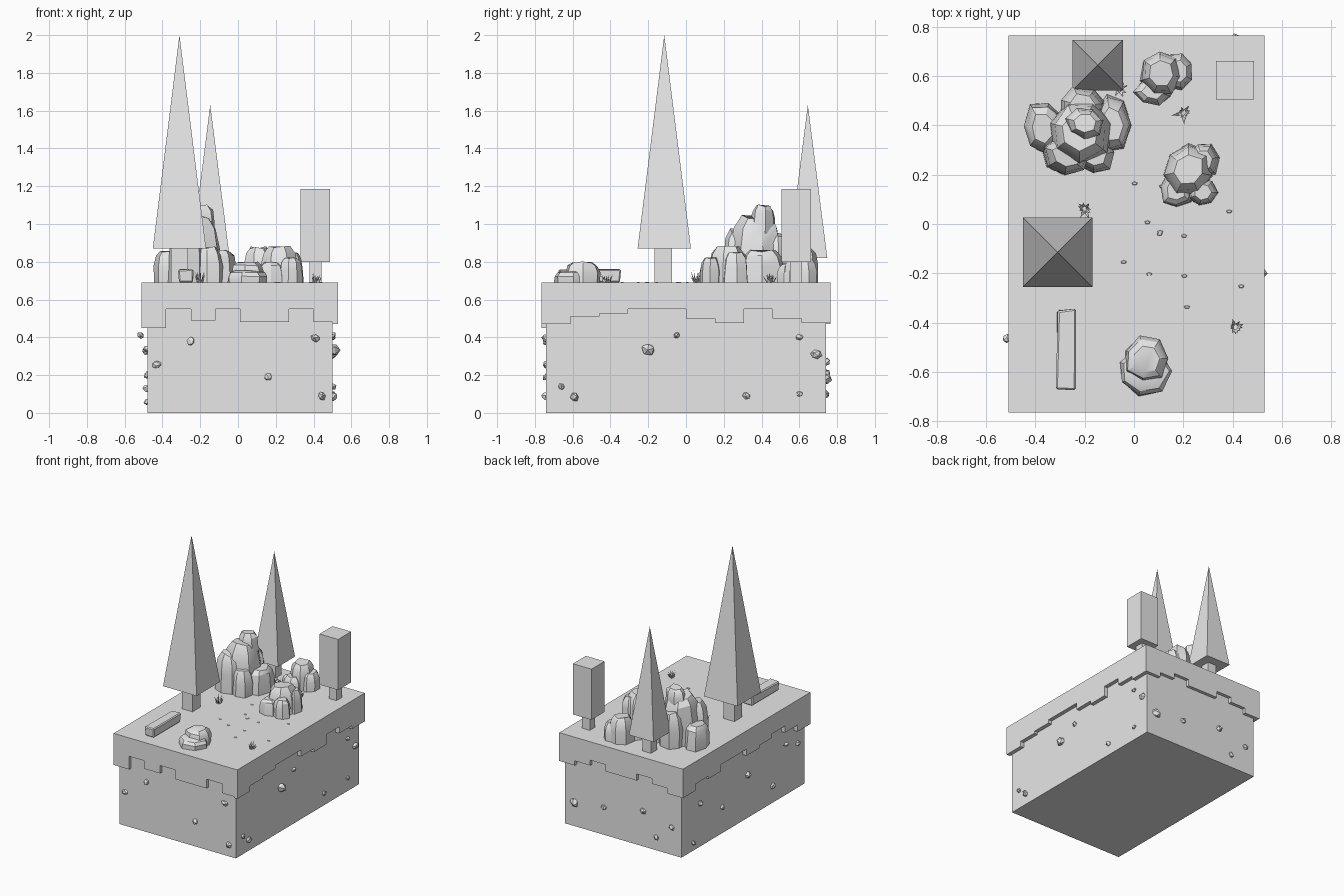
import bpy, bmesh, math, random
from mathutils import Vector, Matrix

old = bpy.data.objects.get("Cube")
if old:
    bpy.data.objects.remove(old, do_unlink=True)

rng = random.Random(4)
TOP = 0.69

stone_grey = bpy.data.materials.new("light_grey")
stone_grey.use_nodes = True
GREY = (0.8, 0.8, 0.8, 1)
stone_grey.diffuse_color = GREY
stone_grey.node_tree.nodes["Principled BSDF"].inputs["Base Color"].default_value = GREY


def finish(name, bm, smooth=False):
    bmesh.ops.recalc_face_normals(bm, faces=bm.faces[:])
    mesh = bpy.data.meshes.new(name)
    bm.to_mesh(mesh)
    bm.free()
    mesh.materials.append(stone_grey)
    obj = bpy.data.objects.new(name, mesh)
    bpy.context.collection.objects.link(obj)
    if smooth:
        bpy.ops.object.select_all(action='DESELECT')
        obj.select_set(True)
        bpy.context.view_layer.objects.active = obj
        bpy.ops.object.shade_smooth_by_angle(angle=math.radians(30))
    return obj


def box(name, x, y, half_x, half_y, z0, z1):
    bm = bmesh.new()
    place = Matrix.Translation((x, y, (z0 + z1) / 2)) @ Matrix.Diagonal((2 * half_x, 2 * half_y, z1 - z0, 1))
    bmesh.ops.create_cube(bm, size=1, matrix=place)
    return finish(name, bm)


def pyramid(name, x, y, half, z0, z1):
    bm = bmesh.new()
    place = Matrix.Translation((x, y, (z0 + z1) / 2)) @ Matrix.Rotation(math.pi / 4, 4, 'Z')
    bmesh.ops.create_cone(bm, cap_ends=True, segments=4, radius1=half * math.sqrt(2),
                          radius2=0, depth=z1 - z0, matrix=place)
    return finish(name, bm)


def skirt(name, start, along, inward, length, levels):
    """Hanging turf edge: stepped profile pushed inward by its thickness."""
    bm = bmesh.new()
    cell = length / len(levels)
    profile = [(0, TOP)]
    for i, z in enumerate(levels):
        if i == 0 or levels[i - 1] != z:
            profile.append((i * cell, z))
        if i == len(levels) - 1 or levels[i + 1] != z:
            profile.append(((i + 1) * cell, z))
    profile.append((length, TOP))
    start, along, inward = Vector(start), Vector(along), Vector(inward)
    face = bm.faces.new([bm.verts.new(start + along * u + Vector((0, 0, z))) for u, z in profile])
    out = bmesh.ops.extrude_face_region(bm, geom=[face])
    verts = [v for v in out["geom"] if isinstance(v, bmesh.types.BMVert)]
    bmesh.ops.translate(bm, verts=verts, vec=inward)
    finish(name, bm)


def rock(name, parts):
    """Cluster of irregular tapered columns: x, y, radius x, radius y, bottom, top."""
    bm = bmesh.new()
    for x, y, rx, ry, z0, z1 in parts:
        sides = 7
        turn = rng.random()
        wobble = [rng.uniform(0.88, 1.08) for _ in range(sides)]
        rings = []
        for height, width in ((0, 1), (0.5, 0.97), (0.83, 0.85), (1, 0.58)):
            ring = []
            for i in range(sides):
                a = (i + turn) * math.tau / sides
                r = width * wobble[i] * rng.uniform(0.95, 1.05)
                lift = rng.uniform(-0.06, 0.02) if height > 0 else 0
                ring.append(bm.verts.new((x + rx * r * math.cos(a), y + ry * r * math.sin(a),
                                          z0 + (z1 - z0) * (height + lift))))
            rings.append(ring)
        bm.faces.new(rings[0][::-1])
        bm.faces.new(rings[-1])
        for low, high in zip(rings, rings[1:]):
            for i in range(sides):
                j = (i + 1) % sides
                bm.faces.new((low[i], low[j], high[j], high[i]))
    finish(name, bm, smooth=True)


def pebbles(name, spots, place):
    bm = bmesh.new()
    for u, z, r in spots:
        spin = Matrix.Rotation(rng.uniform(0, 6), 4, Vector((1, rng.random(), rng.random())))
        out = bmesh.ops.create_icosphere(bm, subdivisions=1, radius=r,
                                         matrix=Matrix.Translation(place(u, z)) @ spin
                                         @ Matrix.Diagonal((1, 0.75, 0.85, 1)))
        for v in out["verts"]:
            v.co += Vector([rng.uniform(-0.1, 0.1) * r for _ in range(3)])
    finish(name, bm)


def tuft(name, x, y, spread, height):
    bm = bmesh.new()
    for i in range(11):
        a = i * 2.4
        lean = Vector((math.cos(a), math.sin(a), 0)) * spread * rng.uniform(0.3, 1)
        foot = Vector((x, y, TOP)) + lean * 0.35
        side = Vector((-math.sin(a), math.cos(a), 0)) * 0.006
        tip = bm.verts.new(foot + lean * 0.65 + Vector((0, 0, height * rng.uniform(0.5, 1))))
        base = [bm.verts.new(foot + d) for d in (side, -side, lean.normalized() * 0.008)]
        bm.faces.new(base)
        for k in range(3):
            bm.faces.new((base[k], base[(k + 1) % 3], tip))
    finish(name, bm)


# Earth block with stepped turf edge
box("earth_block", 0.01, 0, 0.49, 0.74, 0, TOP)
skirt("turf_front", (-0.51, -0.765, 0), (1, 0, 0), (0, 0.025, 0), 1.04,
      [0.45, 0.55, 0.49, 0.55, 0.48, 0.48, 0.55, 0.48])
skirt("turf_back", (-0.51, 0.765, 0), (1, 0, 0), (0, -0.025, 0), 1.04,
      [0.47, 0.51, 0.55, 0.5, 0.5, 0.55, 0.51, 0.475])
skirt("turf_left", (0.53, -0.765, 0), (0, 1, 0), (-0.03, 0, 0), 1.53,
      [0.47, 0.51, 0.525, 0.55, 0.55, 0.5, 0.475, 0.55, 0.5, 0.475])
skirt("turf_right", (-0.51, -0.765, 0), (0, 1, 0), (0.03, 0, 0), 1.53,
      [0.45, 0.5, 0.55, 0.52, 0.5, 0.55, 0.55, 0.5, 0.52, 0.47])

# Trees
pyramid("tall_tree_crown", -0.31, -0.115, 0.141, 0.87, 2.0)
box("tall_tree_trunk", -0.31, -0.12, 0.045, 0.047, TOP, 0.88)
pyramid("small_tree_crown", -0.147, 0.645, 0.103, 0.82, 1.63)
box("small_tree_trunk", -0.147, 0.645, 0.035, 0.035, TOP, 0.83)
box("block_tree_crown", 0.41, 0.583, 0.078, 0.078, 0.8, 1.185)
box("block_tree_trunk", 0.41, 0.583, 0.032, 0.032, TOP, 0.81)

# Rocks
rock("large_rock", [
    (-0.22, 0.38, 0.14, 0.14, TOP, 1.04), (-0.2, 0.41, 0.08, 0.07, 0.95, 1.1),
    (-0.27, 0.28, 0.1, 0.09, TOP, 0.97), (-0.16, 0.28, 0.08, 0.08, TOP, 0.88),
    (-0.37, 0.39, 0.085, 0.11, TOP, 0.86), (-0.09, 0.4, 0.075, 0.12, TOP, 0.86),
    (-0.21, 0.48, 0.1, 0.08, TOP, 0.95)])
rock("back_rock", [
    (0.11, 0.61, 0.08, 0.09, TOP, 0.88), (0.18, 0.62, 0.065, 0.08, TOP, 0.82),
    (0.08, 0.54, 0.08, 0.06, TOP, 0.79)])
rock("side_rock", [
    (0.22, 0.22, 0.11, 0.11, TOP, 0.88), (0.28, 0.26, 0.065, 0.075, TOP, 0.85),
    (0.17, 0.14, 0.07, 0.08, TOP, 0.8), (0.28, 0.13, 0.06, 0.06, TOP, 0.82)])
rock("front_rock", [
    (0.04, -0.6, 0.11, 0.1, TOP, 0.755), (0.05, -0.55, 0.095, 0.1, TOP, 0.8)])

# Fallen log with chipped corners
log = box("fallen_log", -0.275, -0.51, 0.037, 0.16, TOP, 0.76)
for v in log.data.vertices:
    if v.co.z > 0.7:
        v.co += Vector((rng.uniform(-0.006, 0.004), rng.uniform(-0.008, 0.008), rng.uniform(-0.008, 0.003)))
bevel = log.modifiers.new("chipped_edges", 'BEVEL')
bevel.width = 0.007
bevel.segments = 1

# Grass tufts
tuft("grass_middle", -0.2, 0.06, 0.045, 0.07)
tuft("grass_back", 0.2, 0.45, 0.05, 0.06)
tuft("grass_front", 0.41, -0.42, 0.038, 0.05)
tuft("grass_by_tree", -0.06, 0.55, 0.045, 0.05)

# Pebbles set in the earth walls
pebbles("pebbles_front", [(-0.25, 0.38, 0.026), (-0.43, 0.255, 0.026), (0.16, 0.19, 0.025),
                          (0.41, 0.395, 0.028), (0.445, 0.09, 0.028)],
        lambda u, z: Vector((u, -0.74, z)))
pebbles("pebbles_back", [(0.42, 0.18, 0.04), (0.17, 0.21, 0.028), (-0.16, 0.27, 0.03),
                         (-0.4, 0.21, 0.025), (-0.27, 0.1, 0.025)],
        lambda u, z: Vector((u, 0.74, z)))
pebbles("pebbles_left", [(-0.2, 0.335, 0.045), (-0.05, 0.41, 0.022), (0.6, 0.4, 0.022),
                         (0.69, 0.31, 0.032), (0.6, 0.1, 0.02), (0.32, 0.09, 0.024),
                         (-0.66, 0.14, 0.022), (-0.59, 0.085, 0.03)],
        lambda u, z: Vector((0.5, u, z)))
pebbles("pebbles_right", [(0.52, 0.33, 0.028), (-0.05, 0.33, 0.03), (-0.65, 0.34, 0.025),
                          (0.25, 0.2, 0.025), (-0.35, 0.13, 0.028), (0.6, 0.06, 0.022)],
        lambda u, z: Vector((-0.48, u, z)))
pebbles("loose_pebble", [(-0.465, 0.41, 0.022)], lambda u, z: Vector((-0.515, u, z)))

# Thin chips scattered on the turf
bm = bmesh.new()
for _ in range(14):
    spot = Vector((rng.uniform(-0.1, 0.45), rng.uniform(-0.4, 0.4), TOP + 0.001))
    bmesh.ops.create_cone(bm, cap_ends=True, segments=5, radius1=0.011, radius2=0.007, depth=0.006,
                          matrix=Matrix.Translation(spot) @ Matrix.Diagonal((1.3, 0.8, 1, 1)))
finish("turf_chips", bm)
